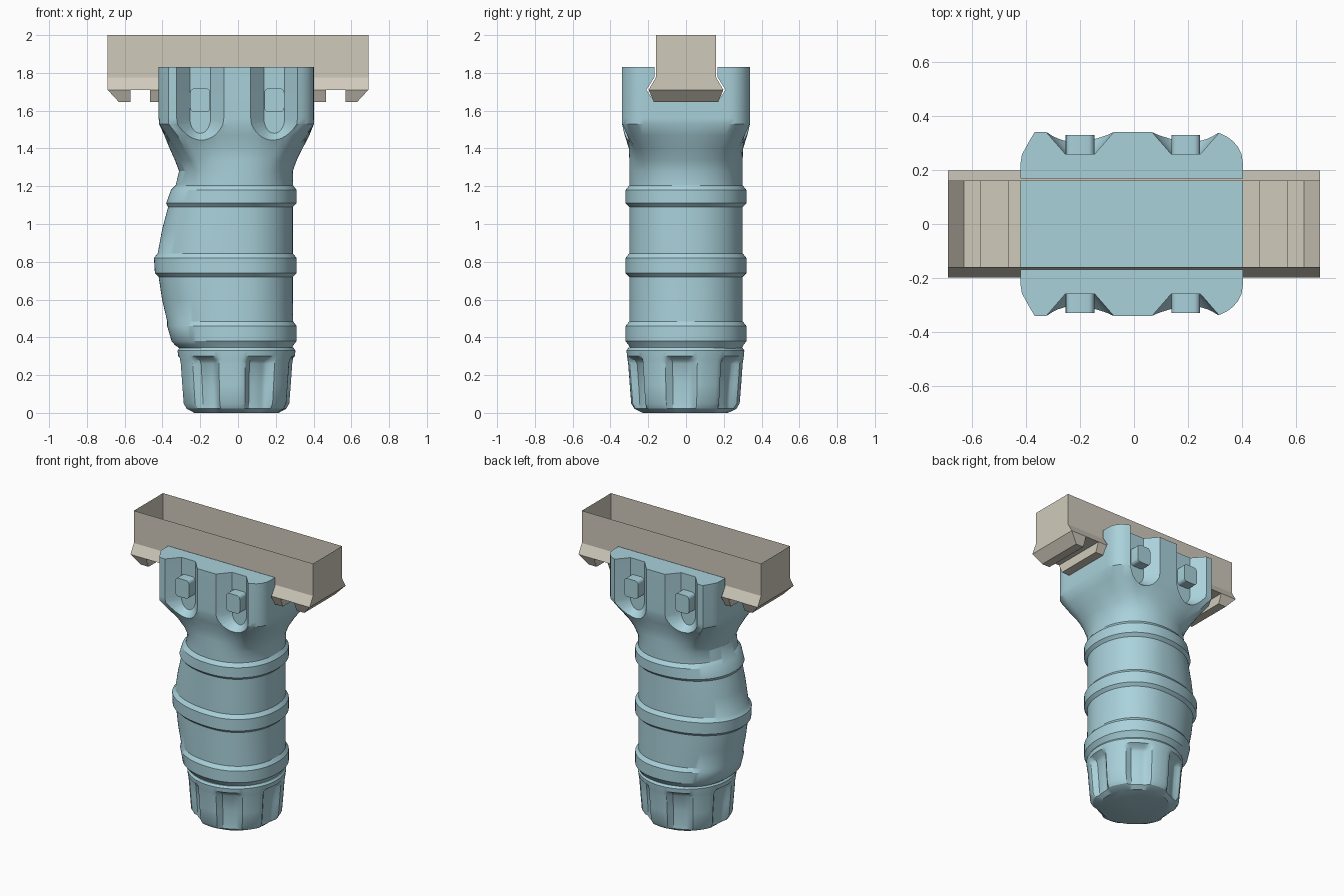
import bpy, bmesh, math
from math import sin, cos, pi

if "Cube" in bpy.data.objects:
    bpy.data.objects.remove(bpy.data.objects["Cube"], do_unlink=True)


def material(name, rgb):
    m = bpy.data.materials.new(name)
    m.use_nodes = True
    m.diffuse_color = (*rgb, 1)
    m.node_tree.nodes["Principled BSDF"].inputs["Base Color"].default_value = (*rgb, 1)
    return m


BLUE = material("pale blue", (0.40, 0.64, 0.71))
TAN = material("warm stone", (0.63, 0.59, 0.50))


def loft(name, rings, mat, closed=True):
    """Skin a row of equal-length rings and cap both ends."""
    bm = bmesh.new()
    rows = [[bm.verts.new(p) for p in ring] for ring in rings]
    n = len(rows[0])
    for a, b in zip(rows, rows[1:]):
        for i in range(n if closed else n - 1):
            j = (i + 1) % n
            bm.faces.new((a[i], a[j], b[j], b[i]))
    bm.faces.new(rows[0])
    bm.faces.new(rows[-1])
    bmesh.ops.remove_doubles(bm, verts=bm.verts, dist=1e-5)
    bmesh.ops.recalc_face_normals(bm, faces=bm.faces)
    me = bpy.data.meshes.new(name)
    bm.to_mesh(me)
    bm.free()
    me.materials.append(mat)
    ob = bpy.data.objects.new(name, me)
    bpy.context.collection.objects.link(ob)
    return ob


def activate(ob):
    bpy.ops.object.select_all(action="DESELECT")
    ob.select_set(True)
    bpy.context.view_layer.objects.active = ob


def smooth(ob, degrees):
    activate(ob)
    bpy.ops.object.shade_smooth_by_angle(angle=math.radians(degrees))


def cut(ob, cutter):
    activate(ob)
    mod = ob.modifiers.new("cut", "BOOLEAN")
    mod.object, mod.operation, mod.solver = cutter, "DIFFERENCE", "EXACT"
    bpy.ops.object.modifier_apply(modifier=mod.name)
    bpy.data.objects.remove(cutter, do_unlink=True)


SEG = 96


def section(z, left, right, half_y, t):
    """Egg-shaped ring that turns into a chamfered block as t goes to 1."""
    ring = []
    for i in range(SEG):
        a = 2 * pi * i / SEG
        c, s = cos(a), sin(a)
        x, y = abs(c), abs(s)
        r_round = (x ** 2.15 + y ** 2.15) ** (-1 / 2.15)
        r_block = 1 / max(x, y)
        if c < 0:
            r_block = min(r_block, 0.353 / (0.265 * x + 0.12 * y))
        else:
            r_block = min(r_block, 0.189 / (0.145 * x + 0.06 * y),
                          0.245 / (0.12 * x + 0.15 * y))
        r = r_round + (r_block - r_round) * t
        ring.append((r * c * (left if c < 0 else right), r * s * half_y, z))
    return ring


# Grip body: z, left reach, right reach, half depth, blockiness
body_rows = [
    (0.335, 0.30, 0.28, 0.29, 0), (0.36, 0.335, 0.295, 0.305, 0),
    (0.38, 0.352, 0.31, 0.32, 0), (0.46, 0.375, 0.31, 0.32, 0),
    (0.485, 0.375, 0.292, 0.30, 0), (0.60, 0.402, 0.29, 0.30, 0),
    (0.72, 0.42, 0.29, 0.30, 0), (0.74, 0.44, 0.31, 0.32, 0),
    (0.82, 0.445, 0.31, 0.32, 0), (0.845, 0.425, 0.29, 0.30, 0),
    (0.97, 0.402, 0.29, 0.30, 0), (1.09, 0.37, 0.29, 0.30, 0),
    (1.11, 0.38, 0.31, 0.32, 0), (1.18, 0.355, 0.31, 0.32, 0),
    (1.205, 0.33, 0.292, 0.30, 0), (1.28, 0.312, 0.29, 0.30, 0.05),
    (1.34, 0.335, 0.312, 0.30, 0.2), (1.40, 0.362, 0.342, 0.302, 0.45),
    (1.47, 0.39, 0.378, 0.325, 0.75), (1.53, 0.418, 0.402, 0.339, 1),
    (1.56, 0.42, 0.403, 0.34, 1), (1.83, 0.42, 0.403, 0.34, 1),
]
body = loft("grip_body", [section(*row) for row in body_rows], BLUE)

# Dovetail channel through the head
half = [(0.168, 1.95), (0.168, 1.775), (0.21, 1.71), (0.175, 1.66)]
profile = half + [(-y, z) for y, z in reversed(half)]
cut(body, loft("channel_cutter", [[(x, y, z) for y, z in profile] for x in (-1, 1)], BLUE))


# Scooped pockets with a clamp bolt in each
def scoop(cx, y, w, drop):
    arc = [(cx + w * cos(a), y, 1.56 + drop * sin(a))
           for a in (pi + pi * k / 14 for k in range(15))]
    return arc + [(cx + w, y, 1.95), (cx - w, y, 1.95)]


for cx, across in ((-0.2, "right"), (0.192, "left")):
    for side, end in ((-1, "front"), (1, "back")):
        cut(body, loft("pocket_cutter", [scoop(cx, side * 0.36, 0.142, 0.16),
                                         scoop(cx, side * 0.26, 0.055, 0.08)], BLUE))
        corners = [(sx * 0.03, sz * 0.04, q) for q, (sx, sz)
                   in enumerate([(1, 1), (-1, 1), (-1, -1), (1, -1)])]
        rings = []
        for depth in (0.24, 0.33):
            rings.append([(cx + dx + 0.023 * cos(a), side * depth, 1.655 + dz + 0.023 * sin(a))
                          for dx, dz, q in corners
                          for a in (pi / 2 * (q + k / 4) for k in range(5))])
        smooth(loft(f"{end}_{across}_bolt", rings, BLUE), 35)
smooth(body, 32)


# Fluted end cap
def ramp(v):
    v = max(0, min(1, v))
    return v * v * (3 - 2 * v)


def cap_ring(z, radius, flute):
    ring = []
    for i in range(120):
        a = 2 * pi * i / 120
        off = abs((math.degrees(a) + 5 + 30) % 60 - 30)
        r = radius - flute * ramp((18 - off) / 9)
        ring.append((r * cos(a) - 0.008, r * sin(a) - 0.003, z))
    return ring


cap_rows = [(0, 0.225, 0), (0.022, 0.27, 0.018), (0.05, 0.287, 0.038),
            (0.15, 0.295, 0.04), (0.26, 0.303, 0.04), (0.28, 0.306, 0.03),
            (0.30, 0.309, 0), (0.33, 0.312, 0), (0.345, 0.302, 0)]
smooth(loft("end_cap", [cap_ring(*row) for row in cap_rows], BLUE), 32)


# Mounting rail: an open-topped shell with chamfered ends and two cross slots
LOW, HIGH = 1.645, 1.71


def rail_section(x, bottom):
    side = [(0.16, 2.0), (0.16, 1.775), (0.198, HIGH), (0.17 if bottom == LOW else 0.198, bottom)]
    return [(x, y, z) for y, z in side + [(-y, z) for y, z in reversed(side)]]


stations = [(0.69, HIGH), (0.63, LOW), (0.57, LOW), (0.57, HIGH), (0.465, HIGH), (0.465, LOW)]
stations = [(-x, z) for x, z in stations] + stations[::-1]
loft("mounting_rail", [rail_section(x, z) for x, z in stations], TAN, closed=False)
